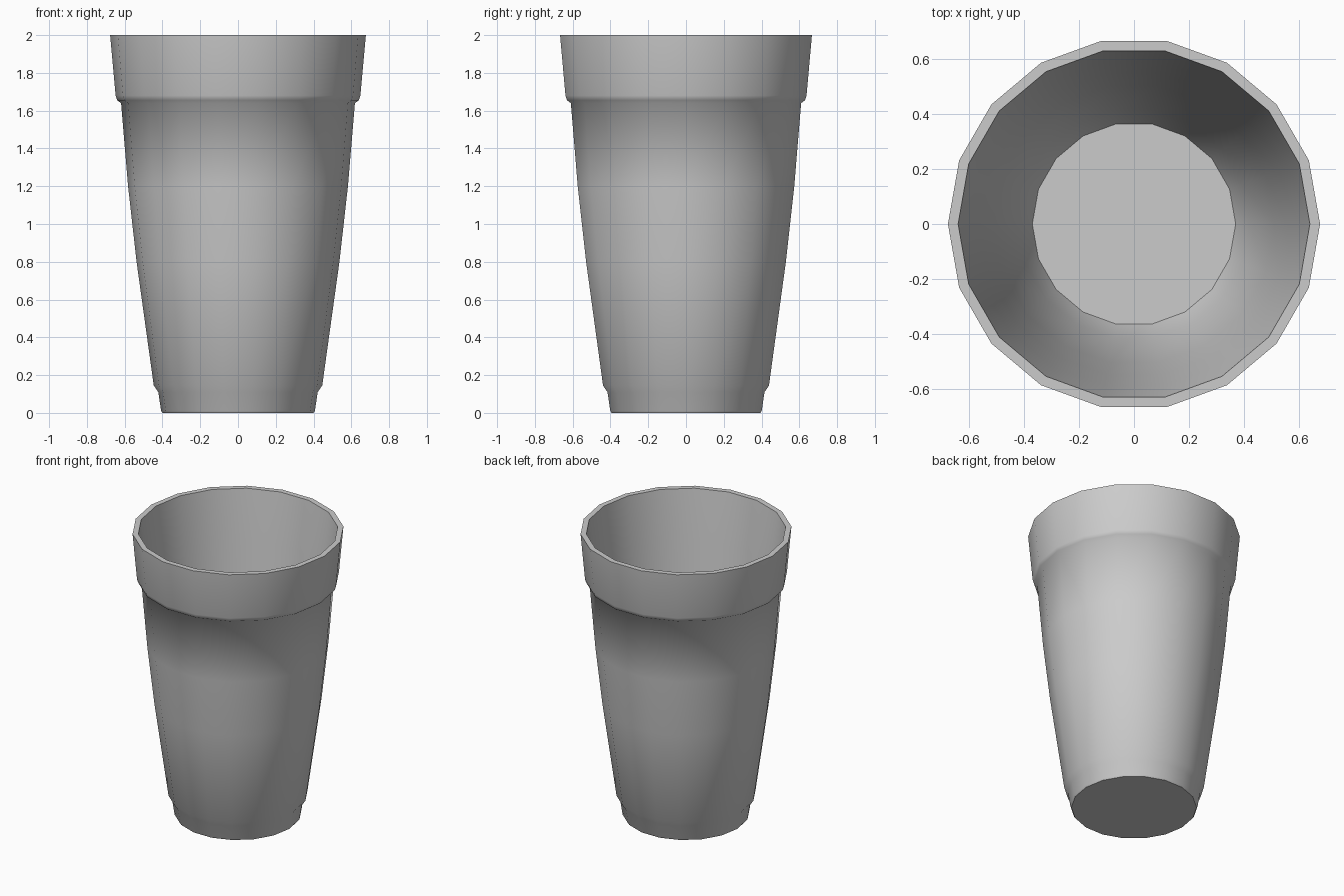
import bpy, bmesh, math

if "Cube" in bpy.data.objects:
    bpy.data.objects.remove(bpy.data.objects["Cube"])

SIDES = 18
# Closed-off profile (radius, height): outside from base to rim, then inside down to floor
PROFILE = [
    (0.400, 0.0), (0.407, 0.01), (0.422, 0.11), (0.446, 0.145),
    (0.537, 0.80), (0.582, 1.20), (0.619, 1.64), (0.640, 1.655), (0.648, 1.68),
    (0.677, 2.0), (0.640, 2.0),
    (0.598, 1.64), (0.558, 1.20), (0.511, 0.80), (0.420, 0.145), (0.370, 0.03),
]


def lathe(name, profile, sides):
    bm = bmesh.new()
    rings = []
    for r, z in profile:
        rings.append([bm.verts.new((r * math.cos(2 * math.pi * i / sides),
                                    r * math.sin(2 * math.pi * i / sides), z))
                      for i in range(sides)])
    for a, b in zip(rings, rings[1:]):
        for i in range(sides):
            j = (i + 1) % sides
            bm.faces.new((a[i], a[j], b[j], b[i]))
    # Underside and inner floor
    bm.faces.new(rings[0][::-1])
    bm.faces.new(rings[-1])
    bmesh.ops.recalc_face_normals(bm, faces=bm.faces[:])
    mesh = bpy.data.meshes.new(name)
    bm.to_mesh(mesh)
    bm.free()
    ob = bpy.data.objects.new(name, mesh)
    bpy.context.collection.objects.link(ob)
    return ob


# Tapered cup with stepped collar and foot
cup = lathe("cup", PROFILE, SIDES)
bpy.context.view_layer.objects.active = cup
cup.select_set(True)
bpy.ops.object.shade_smooth_by_angle(angle=math.radians(50))
